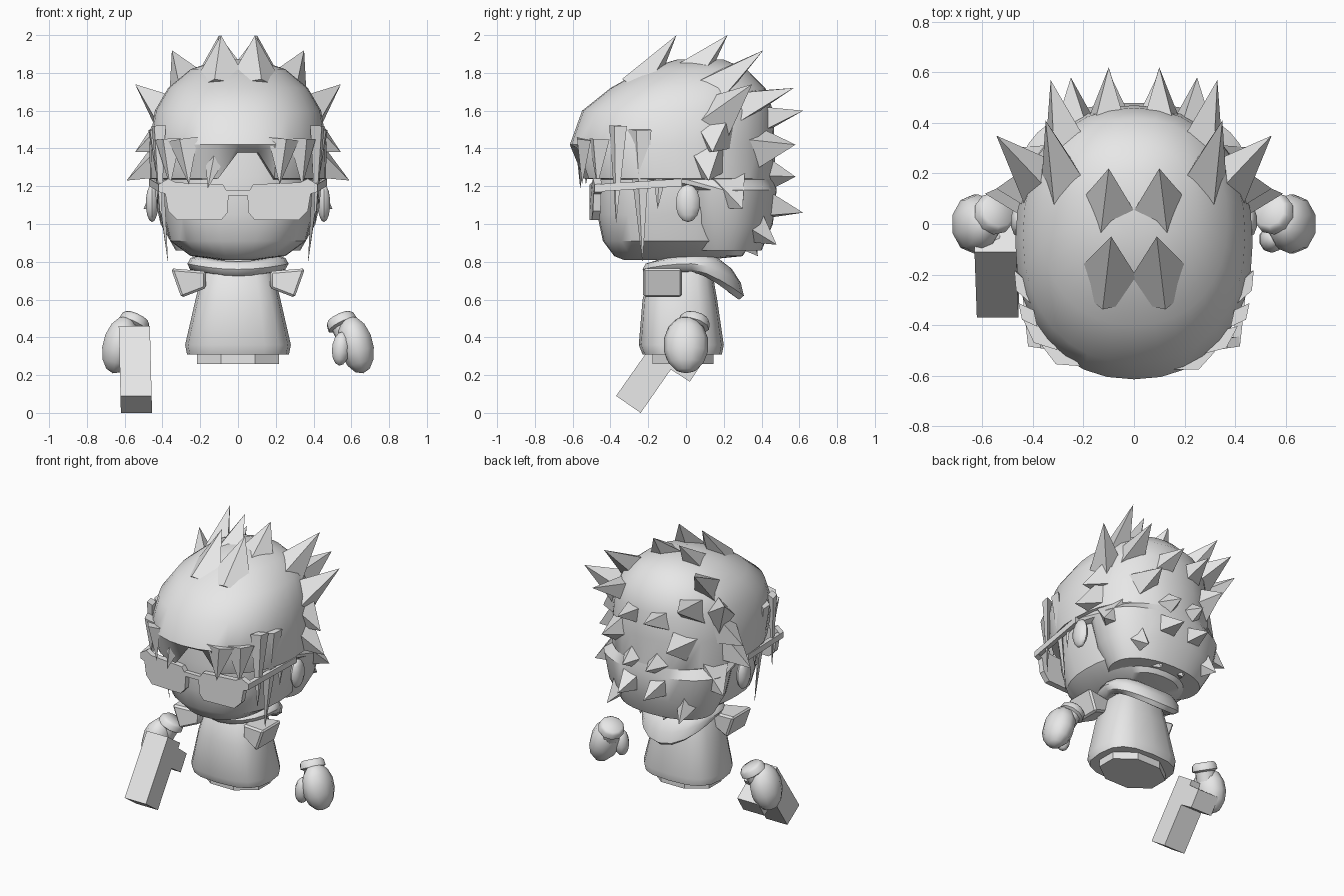
import bpy, bmesh, math
from mathutils import Vector, Matrix

if "Cube" in bpy.data.objects:
    bpy.data.objects.remove(bpy.data.objects["Cube"])

grey = bpy.data.materials.new("plain_grey")
grey.diffuse_color = (0.8, 0.8, 0.8, 1)
grey.use_nodes = True
grey.node_tree.nodes["Principled BSDF"].inputs["Base Color"].default_value = grey.diffuse_color


def finish(name, bm, angle=35):
    bmesh.ops.recalc_face_normals(bm, faces=bm.faces)
    me = bpy.data.meshes.new(name)
    bm.to_mesh(me)
    bm.free()
    me.materials.append(grey)
    ob = bpy.data.objects.new(name, me)
    bpy.context.collection.objects.link(ob)
    bpy.ops.object.select_all(action='DESELECT')
    ob.select_set(True)
    bpy.context.view_layer.objects.active = ob
    if angle:
        bpy.ops.object.shade_smooth_by_angle(angle=math.radians(angle))
    return ob


def skin(bm, rings, closed=False):
    """Join point rings with quads; cap the ends unless the loop closes."""
    vs = [[bm.verts.new(p) for p in r] for r in rings]
    n = len(vs[0])
    pairs = list(zip(vs, vs[1:])) + ([(vs[-1], vs[0])] if closed else [])
    for a, b in pairs:
        for i in range(n):
            j = (i + 1) % n
            bm.faces.new((a[i], a[j], b[j], b[i]))
    if not closed:
        bm.faces.new(vs[0])
        bm.faces.new(vs[-1])


def ring(z, w, yf, yb, n=32, e=2.4, turn=0.0):
    """Superellipse outline at height z."""
    out = []
    for i in range(n):
        a = 2 * math.pi * (i + turn) / n
        c, s = math.cos(a), math.sin(a)
        x = w * math.copysign(abs(c) ** (2 / e), c)
        y = (yf + yb) / 2 + (yb - yf) / 2 * math.copysign(abs(s) ** (2 / e), s)
        out.append(Vector((x, y, z)))
    return out


def loft(name, levels, angle=35, **kw):
    bm = bmesh.new()
    skin(bm, [ring(*l, **kw) for l in levels])
    return finish(name, bm, angle)


def spike(bm, base, tip, w, h):
    """Four-sided lock of hair."""
    base, tip = Vector(base), Vector(tip)
    d = (tip - base).normalized()
    radial = base - Vector((0, -0.03, 1.3))
    side = d.cross(radial).normalized()
    up = side.cross(d).normalized()
    vs = [bm.verts.new(base + o) for o in (side * w, up * h, -side * w, -up * h)]
    t = bm.verts.new(tip)
    for i in range(4):
        bm.faces.new((vs[i], vs[(i + 1) % 4], t))
    bm.faces.new(vs)


def prism(bm, pts, offset):
    skin(bm, [[Vector(p) for p in pts], [Vector(p) + Vector(offset) for p in pts]])


def ball(bm, loc, size, tilt=0, seg=10):
    m = Matrix.Translation(loc) @ Matrix.Rotation(tilt, 4, 'Y') @ Matrix.Diagonal((*size, 1))
    bmesh.ops.create_uvsphere(bm, u_segments=seg, v_segments=7, radius=1, matrix=m)


def flip(p, s):
    return (p[0] * s, p[1], p[2])


# Head
loft("face", [(.81, .10, -.33, .1), (.83, .25, -.38, .3), (.91, .36, -.44, .35),
              (1.05, .395, -.47, .36), (1.25, .42, -.48, .36), (1.5, .38, -.45, .3)])

# Hair shell, with a raised gap in the fringe
bm = bmesh.new()
skin(bm, [ring(*l, e=2.2) for l in (
    (.86, .33, .0, .40), (1.0, .41, -.05, .46), (1.18, .45, -.08, .48),
    (1.235, .44, -.46, .47), (1.24, .465, -.55, .47), (1.42, .47, -.615, .47),
    (1.6, .44, -.55, .46), (1.72, .37, -.40, .42), (1.82, .25, -.22, .32),
    (1.87, .10, -.05, .2))])
for v in bm.verts:
    if -.1 < v.co.x < .17 and v.co.y < -.4 and 1.2 < v.co.z < 1.3:
        v.co.z += .14
finish("hair_shell", bm)

# Hair spikes, mirrored: base, tip, half width, half height
spikes = [
    ((.10, -.26, 1.71), (.09, -.05, 2.0), .17, .10),
    ((.10, .02, 1.78), (.10, .22, 2.0), .15, .10),
    ((.25, .10, 1.68), (.35, .41, 1.92), .15, .11),
    ((.24, .22, 1.60), (.33, .57, 1.72), .15, .12),
    ((.11, .25, 1.52), (.10, .62, 1.60), .16, .15),
    ((.32, .12, 1.52), (.545, .35, 1.74), .16, .13),
    ((.22, .28, 1.40), (.25, .58, 1.42), .18, .14),
    ((.10, .30, 1.27), (.09, .58, 1.25), .17, .15),
    ((.11, .28, 1.13), (.10, .62, 1.06), .17, .15),
    ((.24, .26, 1.05), (.28, .48, .89), .16, .13),
    ((.10, .28, .98), (.09, .38, .83), .14, .11),
    ((.36, .12, 1.36), (.59, .12, 1.23), .14, .14),
    ((.36, .16, 1.48), (.545, .14, 1.38), .14, .13),
    ((.34, .22, 1.18), (.50, .30, 1.08), .14, .13),
    ((.44, -.25, 1.50), (.37, -.23, .79), .075, .03),
    ((.42, -.36, 1.52), (.41, -.37, 1.0), .06, .03),
    ((.43, -.13, 1.42), (.43, -.15, 1.08), .07, .03),
]
bm = bmesh.new()
for b, t, w, h in spikes:
    for s in (1, -1):
        spike(bm, flip(b, s), flip(t, s), w, h)
finish("hair_spikes", bm, 20)

# Fringe locks
bm = bmesh.new()
for x0, x1, y, z in ((-.10, -.16, -.56, 1.19), (-.29, -.26, -.53, 1.21),
                     (.24, .22, -.55, 1.21), (.34, .34, -.47, 1.2), (-.37, -.36, -.45, 1.2)):
    spike(bm, (x0, y + .01, 1.45), (x1, y, z), .09, .04)
finish("fringe", bm, 20)

# Ears
bm = bmesh.new()
for s in (1, -1):
    ball(bm, (s * .455, .01, 1.11), (.035, .065, .10))
finish("ears", bm, 50)

# Glasses
bm = bmesh.new()
outline = [(.05, 1.16), (.055, 1.06), (.09, 1.02), (.32, 1.02), (.37, 1.07),
           (.385, 1.16), (.42, 1.17), (.42, 1.21), (.37, 1.24), (.33, 1.22), (.08, 1.21)]
for s in (1, -1):
    prism(bm, [(s * x, -.51 + .15 * max(0, x - .25), z) for x, z in outline], (0, .04, 0))
    arm = [(s * x, -.48, z) for x, z in ((.39, 1.17), (.42, 1.17), (.42, 1.21), (.39, 1.21))]
    prism(bm, arm, (s * .05, .46, .03))
prism(bm, [(-.06, -.51, 1.15), (.06, -.51, 1.15), (.06, -.51, 1.18), (-.06, -.51, 1.18)], (0, .03, 0))
finish("glasses", bm, 30)

# Body
loft("neck", [(.70, .18, -.17, .15), (.86, .16, -.15, .15)], n=16, e=2)
loft("torso", [(.31, .27, -.23, .19), (.36, .28, -.25, .20), (.60, .225, -.23, .165),
               (.74, .19, -.19, .14), (.79, .15, -.15, .12)], n=16, e=2.8, angle=40)
loft("waist", [(.26, .235, -.19, .16), (.33, .235, -.19, .16)], n=8, e=2, turn=.5)

# Hood: a tilted roll, heavier at the back
bm = bmesh.new()
rolls = []
for i in range(20):
    a = 2 * math.pi * i / 20
    c, s = math.cos(a), math.sin(a)
    back, front = max(0, s), max(0, -s)
    z = .79 - .09 * back ** 2 - .03 * front ** 2
    pts = []
    for k in range(8):
        t = 2 * math.pi * k / 8
        dr, dz = .055 * math.cos(t), (.042 + .05 * back) * math.sin(t)
        dr -= .5 * dz * back
        r = .205 + dr
        pts.append(Vector((r * c * 1.03, .03 + r * s, z + dz - .2 * back * dr)))
    rolls.append(pts)
skin(bm, rolls, closed=True)
finish("hood", bm, 45)

# Short sleeves flaring outwards
bm = bmesh.new()
for s in (1, -1):
    inner = [(.17, -.19, .66), (.17, -.04, .66), (.17, -.04, .75), (.17, -.19, .75)]
    outer = [(.30, -.23, .61), (.30, -.02, .61), (.355, -.02, .765), (.355, -.23, .765)]
    skin(bm, [[Vector(flip(p, s)) for p in q] for q in (inner, outer)])
bmesh.ops.bevel(bm, geom=bm.edges[:], offset=.012, segments=1, affect='EDGES')
finish("sleeves", bm, 30)

# Floating mitten hands with cuffs
for s, name in ((1, "left_hand"), (-1, "right_hand")):
    bm = bmesh.new()
    ball(bm, (s * .625, .0, .36), (.095, .12, .155), s * -.25)
    ball(bm, (s * .545, -.06, .34), (.05, .055, .09), s * .1)
    axis = Vector((s * -.4, .25, .85)).normalized()
    rot = axis.to_track_quat('Z', 'Y').to_matrix().to_4x4()
    m = Matrix.Translation((s * .555, .04, .465)) @ rot
    skin(bm, [[m @ p for p in ring(z, r, -r, r, n=10, e=2)]
              for z, r in ((-.07, .065), (-.01, .065), (.0, .085), (.035, .08), (.05, .065))])
    finish(name, bm, 50)

# Block pistol: L-shaped side outline pushed across x
bm = bmesh.new()
outline = [(-.37, .09), (-.24, .0), (-.08, .23), (.02, .165), (.09, .27), (.0, .34), (.02, .37), (-.11, .46)]
prism(bm, [(-.62 - .025 * z, y, z) for y, z in outline], (.165, 0, 0))
finish("block_pistol", bm, 0)
